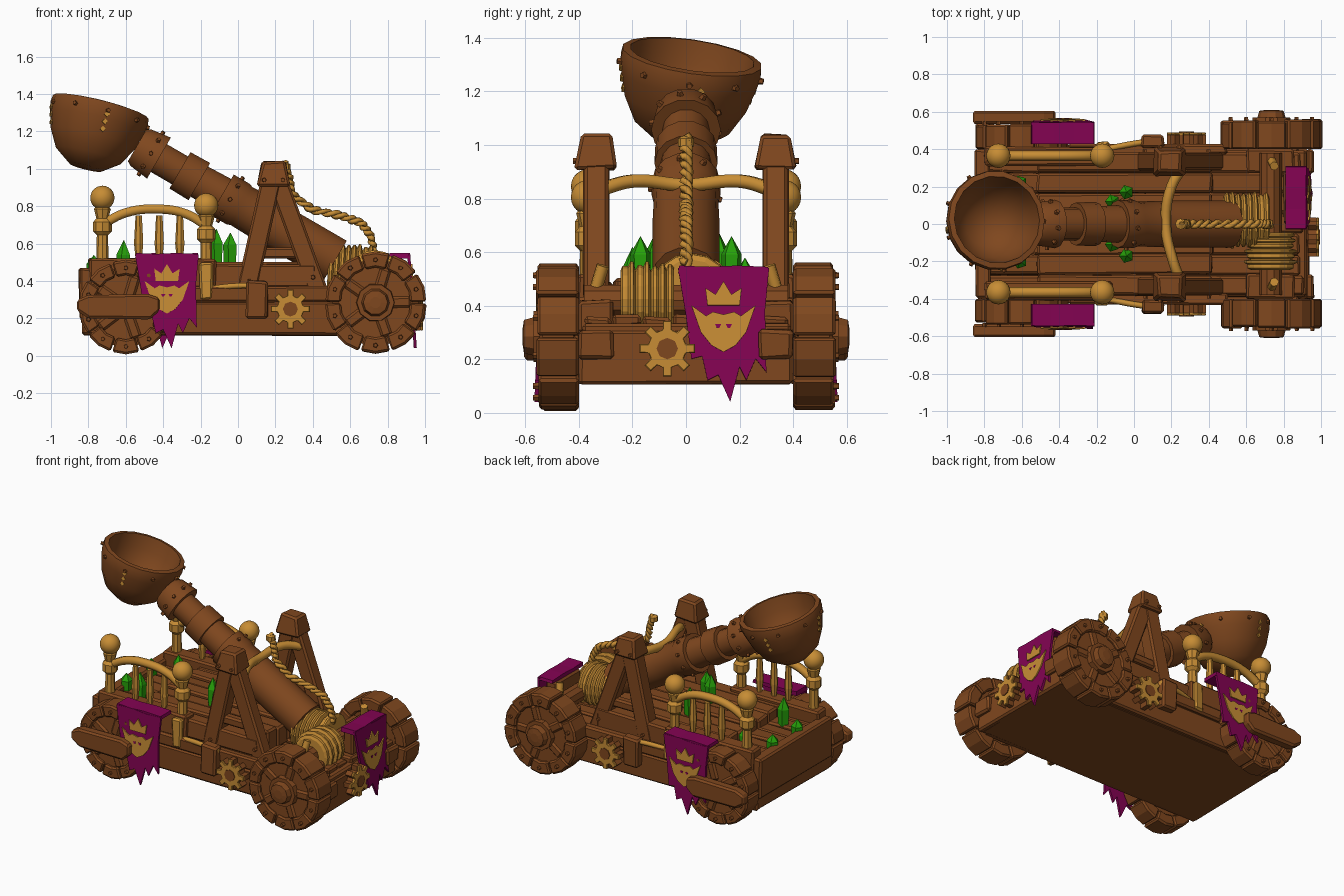
import bpy, bmesh, math, random
from mathutils import Vector, Matrix

if "Cube" in bpy.data.objects:
    bpy.data.objects.remove(bpy.data.objects["Cube"])

random.seed(4)


def material(name, col):
    m = bpy.data.materials.new(name)
    m.diffuse_color = (*col, 1)
    m.use_nodes = True
    m.node_tree.nodes["Principled BSDF"].inputs["Base Color"].default_value = m.diffuse_color
    return m


WOOD = material("brown_wood", (0.213, 0.063, 0.013))
GOLD = material("golden_wood", (0.57, 0.265, 0.035))
CLOTH = material("purple_cloth", (0.228, 0.001, 0.085))
GREEN = material("green_crystal", (0.02, 0.36, 0.003))


def finish(name, bm, mat, M=None, bevel=0, smooth=False):
    if M is not None:
        bm.transform(M)
    bmesh.ops.recalc_face_normals(bm, faces=bm.faces)
    me = bpy.data.meshes.new(name)
    bm.to_mesh(me)
    bm.free()
    me.materials.append(mat)
    ob = bpy.data.objects.new(name, me)
    bpy.context.collection.objects.link(ob)
    if bevel:
        b = ob.modifiers.new("bevel", 'BEVEL')
        b.width, b.segments = bevel, 1
    if smooth:
        bpy.context.view_layer.objects.active = ob
        ob.select_set(True)
        bpy.ops.object.shade_smooth_by_angle(angle=math.radians(35))
        ob.select_set(False)
    return ob


def box(name, x, y, z, mat=WOOD, bevel=0.012, jit=0.006, taper=1):
    """Roughly hewn box from x, y and z ranges, narrowed at the top by taper."""
    bm = bmesh.new()
    bmesh.ops.create_cube(bm, size=1)
    for v in bm.verts:
        k = taper if v.co.z > 0 else 1
        c = (v.co.x * k, v.co.y * k, v.co.z)
        v.co = Vector([(r[0] + r[1]) / 2 + q * (r[1] - r[0]) + random.uniform(-jit, jit)
                       for r, q in zip((x, y, z), c)])
    return finish(name, bm, mat, bevel=bevel)


def aim(o, d):
    return Matrix.Translation(o) @ Vector(d).to_track_quat('Z', 'Y').to_matrix().to_4x4()


def lathe(name, prof, o, d, mat=WOOD, n=12, smooth=False):
    """Turn (radius, height) pairs about direction d at point o."""
    bm = bmesh.new()
    rings = [[bm.verts.new((r * math.cos(2 * math.pi * i / n), r * math.sin(2 * math.pi * i / n), h))
              for i in range(n)] for r, h in prof]
    for a, b in zip(rings, rings[1:]):
        for i in range(n):
            j = (i + 1) % n
            bm.faces.new((a[i], a[j], b[j], b[i]))
    bmesh.ops.remove_doubles(bm, verts=bm.verts, dist=1e-5)
    return finish(name, bm, mat, aim(o, d), smooth=smooth)


def stud(name, o, d, mat=WOOD):
    lathe(name, [(.014, -.005), (.011, .016), (0, .016)], o, d, mat, 5)


def beam(name, a, b, w, t, mat=WOOD):
    """Square timber from a to b lying in the xz plane, w wide and t thick in y."""
    a, b = Vector(a), Vector(b)
    d = (b - a).normalized()
    side = Vector((d.z, 0, -d.x)).normalized()
    M = Matrix((side, d.cross(side), d)).transposed().to_4x4()
    bm = bmesh.new()
    bmesh.ops.create_cube(bm, size=1)
    bm.transform(Matrix.Diagonal((w, t, (b - a).length, 1)))
    return finish(name, bm, mat, Matrix.Translation((a + b) / 2) @ M, bevel=0.012)


def plate(name, pts, depth, mat, M, bevel=0):
    """Extrude an outline in the local xz plane toward -y."""
    bm = bmesh.new()
    f = bm.faces.new([bm.verts.new((x, 0, z)) for x, z in pts])
    g = bmesh.ops.extrude_face_region(bm, geom=[f])['geom']
    bmesh.ops.translate(bm, verts=[v for v in g if isinstance(v, bmesh.types.BMVert)], vec=(0, -depth, 0))
    bmesh.ops.triangulate(bm, faces=[f for f in bm.faces if len(f.verts) > 4])
    return finish(name, bm, mat, M, bevel)


def tube(name, pts, r, mat=GOLD, res=1):
    cu = bpy.data.curves.new(name, 'CURVE')
    cu.dimensions, cu.bevel_depth, cu.bevel_resolution = '3D', r, res
    cu.use_fill_caps, cu.resolution_u = True, 6
    sp = cu.splines.new('BEZIER')
    sp.bezier_points.add(len(pts) - 1)
    for p, c in zip(sp.bezier_points, pts):
        p.co = c
        p.handle_left_type = p.handle_right_type = 'AUTO'
    cu.materials.append(mat)
    bpy.context.collection.objects.link(bpy.data.objects.new(name, cu))


def turn(s):
    """Half turn about z for the far side."""
    return Matrix.Rotation(0 if s < 0 else math.pi, 4, 'Z')


# Chassis: hull, deck planks, raised middle, end beams
box("chassis_base", (-0.83, 0.92), (-0.39, 0.39), (0.11, 0.33))
for i in range(7):
    y = -0.38 + i * 0.109
    box("deck_plank", (-0.8, 0.9 + random.uniform(-.02, .01)), (y, y + 0.106), (0.32, 0.36 + 0.008 * (i % 2)))
    box("rear_deck_plank", (-0.78, -0.5), (y, y + 0.106), (0.36, 0.43 + 0.008 * (i % 2)))
    box("raised_deck_plank", (-0.52, 0.42), (y, y + 0.106), (0.36, 0.49 + 0.008 * (i % 2)))
box("rear_beam", (-0.85, -0.77), (-0.4, 0.4), (0.2, 0.47))
box("front_beam", (0.87, 0.935), (-0.4, 0.4), (0.11, 0.31))
for s in (-1, 1):
    def Y(a, b):
        return tuple(sorted((s * a, s * b)))
    box("side_beam", (-0.83, 0.88), Y(0.36, 0.42), (0.11, 0.29))
    box("side_upper_beam", (-0.35, 0.5), Y(0.37, 0.43), (0.29, 0.37))
    box("rear_side_rail", (-0.8, -0.12), Y(0.31, 0.41), (0.36, 0.52))
    box("side_bracket", (0.04, 0.16), Y(0.41, 0.475), (0.2, 0.4))
    box("front_bracket", (0.92, 0.96), Y(0.27, 0.4), (0.2, 0.31))
    box("axle_block", (0.6, 0.86), Y(0.27, 0.4), (0.3, 0.42))
    tube("axle_lashing", [(0.7, s * .37, .31), (0.73, s * .345, .43), (0.75, s * .31, .55)], 0.025)
    tube("side_rod", [(-0.15, s * .4, .36), (0, s * .43, .375), (0.16, s * .45, .37)], 0.016)


# Wheels: blocky rim, recessed disc, spokes and hub
def wheel(name, x, z, R, s, width, cover):
    lathe(name + "_disc", [(0, 0), (R * .85, 0), (R * .85, width - .04), (0, width - .04)],
          (x, s * .42, z), (0, s, 0), n=20)
    n = 10
    face = .40 + width
    for i in range(n):
        a0, a1 = 2 * math.pi * (i + .03) / n, 2 * math.pi * (i + .97) / n
        am, k = (a0 + a1) / 2, R * random.uniform(.985, 1.01)
        pts = [(r * math.cos(a), r * math.sin(a)) for r, a in
               ((R * .68, a0), (k, a0), (k * 1.01, am), (k, a1), (R * .68, a1), (R * .69, am))]
        M = Matrix.Translation((x, s * .40, z)) @ turn(s)
        plate(name + "_rim_block", pts, width + random.uniform(-.01, .006), WOOD, M, .01)
        stud(name + "_rivet", (x + R * .84 * math.cos(am), s * face, z + R * .84 * math.sin(am)), (0, s, 0))
        if i % 2 == 0:
            c, sn = math.cos(a0), math.sin(a0)
            beam(name + "_spoke", (x + .05 * c, s * (face - .02), z + .05 * sn),
                 (x + R * .7 * c, s * (face - .02), z + R * .7 * sn), .06, .025)
    if cover:
        pts = [(-.26, -.03), (-.2, -.07), (.13, -.075), (.18, -.03), (.18, .04), (.12, .06), (-.2, .055), (-.26, .03)]
        pts = pts if s < 0 else [(-u, v) for u, v in reversed(pts)]
        plate(name + "_cover", pts, .605 - face, WOOD, Matrix.Translation((x, s * face, z + .01)) @ turn(s), .012)
    else:
        lathe(name + "_hub", [(.105, .0), (.1, .05), (.075, .05), (.065, .085), (.03, .09), (0, .09)],
              (x, s * (face - .035), z), (0, s, 0), n=10)


for s in (-1, 1):
    wheel("front_wheel", 0.735, 0.285, 0.272, s, .155, False)
    wheel("rear_wheel", -0.6, 0.26, 0.25, s, .135, True)

# Throwing arm with collars, and tilted bowl
arm_a, arm_d = Vector((0.52, 0, 0.51)), Vector((-1.12, 0, 0.65)).normalized()
lathe("throwing_arm", [(0, 0), (.125, 0), (.125, .4), (.12, .58), (.128, .6), (.128, .7), (.1, .7), (.095, .84),
                       (.118, .84), (.115, .96), (.088, .96), (.088, 1.09), (.13, 1.09), (.115, 1.2),
                       (.1, 1.225), (0, 1.225)], arm_a, arm_d, n=14, smooth=True)
bowl_o, bowl_n = Vector((-0.735, 0.022, 1.325)), Vector((0.24, 0.14, 0.95)).normalized()
lathe("bowl", [(0, -.335), (.09, -.33), (.18, -.265), (.232, -.17), (.258, -.08), (.268, -.03), (.264, .005),
               (.235, .01), (.22, -.08), (.18, -.18), (.1, -.26), (0, -.28)], bowl_o, bowl_n, n=18, smooth=True)
B, A = aim(bowl_o, bowl_n), aim(arm_a, arm_d)
for i in range(9):
    a = 2 * math.pi * i / 9
    c = Vector((math.cos(a), math.sin(a), 0))
    stud("bowl_stud", B @ (c * .264 + Vector((0, 0, -.04))), B.to_3x3() @ c)
    for h, r in ((.65, .125), (1.14, .122)):
        stud("arm_stud", A @ (c * r + Vector((0, 0, h))), A.to_3x3() @ c)
# Worn golden chips down the bowl sides and along its rim
for a in (-110, -20, 70, 160):
    c = Vector((math.cos(math.radians(a)), math.sin(math.radians(a)), 0))
    for h, r in ((-.06, .262), (-.1, .253), (-.14, .242)):
        M = B @ aim(c * r + Vector((0, 0, h)), c)
        lathe("bowl_chip", [(.016, -.008), (.016, .005), (0, .005)], (M @ Vector((0, 0, 0))), M.to_3x3() @ Vector((0, 0, 1)), GOLD, 4)

# A-frames with caps
for s in (-1, 1):
    y = s * .335
    beam("frame_rear_leg", (0.035, y, 0.3), (0.185, y, 0.97), .11, .1)
    beam("frame_front_leg", (0.43, y, 0.34), (0.2, y, 0.97), .105, .09)
    beam("frame_crossbar", (0.08, y, 0.55), (0.33, y, 0.55), .06, .06)
    box("frame_cap", (0.1, 0.28), (y - .08, y + .08), (0.91, 1.04), taper=.7)
    for px, pz in ((.14, .94), (.24, .94), (.06, .4), (.4, .42)):
        stud("frame_stud", (px, y + s * (.07 if pz > .9 else .047), pz), (0, s, 0))

# Ropes: cross rope, hanging twisted rope and windings
tube("cross_rope", [(0.26, -.33, .83), (0.21, -.2, .865), (0.17, 0, .85), (0.2, .2, .865), (0.28, .33, .83)], .028)
path = [(.25, 1.03), (.275, .95), (.29, .86), (.4, .78), (.55, .75), (.66, .71), (.71, .64), (.73, .55)]
for k in (0, math.pi):
    pts = []
    for i in range(43):
        t = i / 6
        j = min(int(t), 6)
        f = t - j
        x, z = [path[j][q] * (1 - f) + path[j + 1][q] * f for q in (0, 1)]
        pts.append((x + .006 * math.cos(i * 1.5 + k), .013 * math.sin(i * 1.5 + k), z + .01 * math.cos(i * 1.5 + k)))
    tube("hanging_rope", pts, .015, res=0)
lathe("rope_knot", [(0, -.03), (.03, -.015), (.03, .015), (0, .03)], (.25, 0, 1.01), (0, 0, 1), GOLD, n=8)


def winding(name, o, d, r, length, n):
    prof = [(0, 0)]
    for i in range(n):
        k, h = r + random.uniform(-.012, .008), length / n
        prof += [(k - .018, i * h), (k, (i + .3) * h), (k, (i + .7) * h)]
    lathe(name, prof + [(r - .018, length), (0, length)], o, d, GOLD, n=16)


winding("arm_winding", (.48, .02, .455), (1, 0, -.06), .15, .24, 8)
winding("axle_winding", (.73, -.245, .425), (0, 1, 0), .135, .2, 7)
lathe("winch_axle", [(0, 0), (.06, 0), (.06, .76), (0, .76)], (.73, -.38, .42), (0, 1, 0), n=10)

# Railings with ball-topped posts
for s in (-1, 1):
    y = s * .365
    for x, z0, z in ((-.725, .42, .845), (-.17, .31, .805)):
        lathe("railing_post", [(0, z0), (.035, z0), (.03, z - .2), (.05, z - .18), (.05, z - .13), (.032, z - .11),
                               (.045, z - .06), (.03, z - .04), (0, z - .04)], (x, y, 0), (0, 0, 1), GOLD, 8)
        bm = bmesh.new()
        bmesh.ops.create_icosphere(bm, subdivisions=3, radius=.065)
        finish("post_ball", bm, GOLD, Matrix.Translation((x, y, z)), smooth=True)
    box("post_foot", (-.205, -.135), tuple(sorted((s * .38, s * .44))), (.3, .5), GOLD)
    tube("railing_arch", [(-.73, y, .7), (-.6, y, .765), (-.43, y, .785), (-.28, y, .76), (-.16, y, .69)], .028)
    for x in (-.53, -.42, -.31):
        lathe("baluster", [(0, .5), (.016, .5), (.026, .6), (.018, .75), (0, .75)], (x, y, 0), (0, 0, 1), GOLD, 7)


# Gears: wooden body with a golden face, on both sides and the front
def gear(M, body):
    pts = []
    for i in range(8):
        for da, r in ((-.3, .072), (-.2, .105), (.2, .105), (.3, .072)):
            a = (i + da) * math.pi / 4
            pts.append((r * math.cos(a), r * math.sin(a)))
    plate("gear_body", pts, body, WOOD, M)
    F = M @ Matrix.Translation((0, -body, 0))
    plate("gear_face", pts, .015, GOLD, F, .003)
    pts = [(.04 * math.cos(i * math.pi / 4), .04 * math.sin(i * math.pi / 4)) for i in range(8)]
    plate("gear_centre", pts, .005, WOOD, F @ Matrix.Translation((0, -.015, 0)))


FRONT = Matrix.Rotation(math.pi / 2, 4, 'Z')
for s in (-1, 1):
    gear(Matrix.Translation((.28, s * .415, .25)) @ turn(s), .06)
gear(Matrix.Translation((.93, -.07, .24)) @ FRONT, .045)

# Banners with ragged hems, drape and crown-and-shield plates
HEM = [(-.17, .54), (-.06, .545), (.06, .535), (.17, .54), (.155, .38), (.16, .15), (.12, .2), (.085, .12), (.06, .17),
       (.025, .04), (-.02, .14), (-.06, .12), (-.08, .21), (-.12, .2), (-.14, .36)]
CROWN = [(-.06, .4), (.06, .4), (.068, .465), (.03, .44), (0, .49), (-.03, .44), (-.068, .465)]
SHIELD = [(-.12, .4), (-.065, .36), (-.04, .375), (0, .365), (.04, .375), (.065, .36), (.12, .4), (.085, .3),
          (.045, .25), (0, .225), (-.045, .25), (-.085, .3)]


def banner(M, lean, back):
    T = M @ Matrix.Translation((0, 0, .54)) @ Matrix.Rotation(lean, 4, 'X') @ Matrix.Translation((0, 0, -.54))
    plate("banner", HEM, .016, CLOTH, T)
    for em in (CROWN, SHIELD):
        plate("banner_emblem", em, .008, GOLD, T @ Matrix.Translation((0, -.016, 0)))
    for u in (-.02, .02):
        plate("banner_eye", [(u - .012, .33), (u + .012, .33), (u + .004, .315), (u - .004, .315)], .009, CLOTH,
              T @ Matrix.Translation((0, -.0165, 0)))
    top = [(-.17, .52), (.17, .525), (.165, .545), (.05, .55), (-.06, .545), (-.165, .55)]
    plate("banner_drape", top, back, CLOTH, M @ Matrix.Translation((0, back - .014, 0)))


for s in (-1, 1):
    banner(Matrix.Translation((-.38, s * .53, 0)) @ turn(s), -.04, .115)
banner(Matrix.Translation((.905, .14, 0)) @ FRONT, -.07, .11)
box("banner_block", (.8, .88), (0, .28), (.36, .52))

# Green crystals on the deck
for x, y, z, h in ((-.115, .12, .49, .19), (-.04, .17, .49, .17), (-.115, -.11, .49, .19), (-.04, -.17, .49, .17),
                   (-.61, -.2, .42, .2), (-.61, .22, .42, .16), (-.77, .15, .42, .12), (-.77, -.12, .42, .12)):
    lathe("crystal", [(0, 0), (.036, 0), (.04, h * .6), (0, h)], (x, y, z), (0, 0, 1), GREEN, 5)
